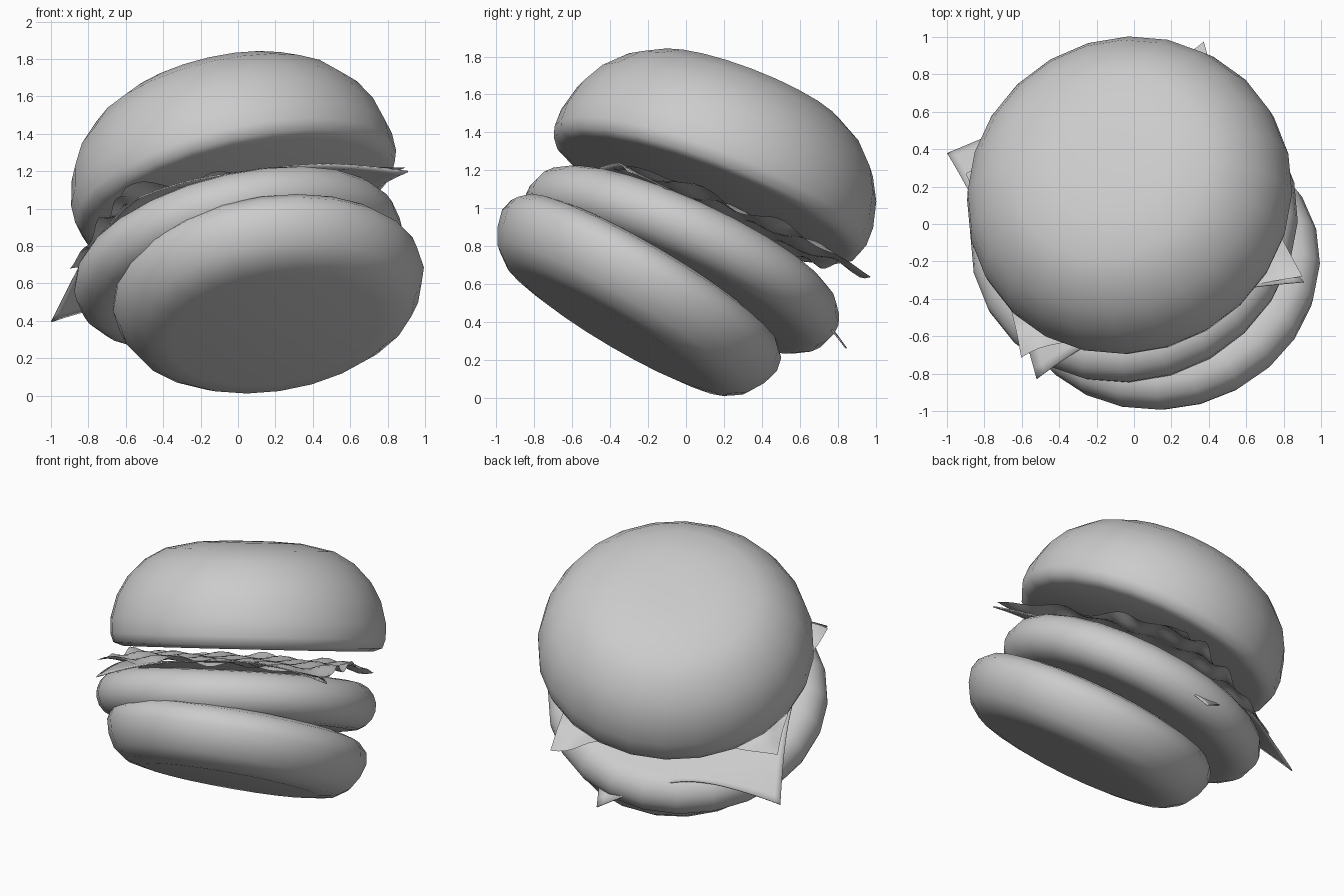
import bpy, bmesh, math
from mathutils import Vector

if "Cube" in bpy.data.objects:
    bpy.data.objects.remove(bpy.data.objects["Cube"])

SIDES = 24


def finish(name, bm):
    bmesh.ops.recalc_face_normals(bm, faces=bm.faces)
    me = bpy.data.meshes.new(name)
    bm.to_mesh(me)
    bm.free()
    for p in me.polygons:
        p.use_smooth = True
    ob = bpy.data.objects.new(name, me)
    bpy.context.collection.objects.link(ob)
    return ob


def lathe(name, profile, centre, axis):
    """Spin (radius, height) points, then tilt the axis and move to centre."""
    bm = bmesh.new()
    lo = bm.verts.new((0, 0, profile[0][1]))
    hi = bm.verts.new((0, 0, profile[-1][1]))
    rings = []
    for r, h in profile[1:-1]:
        rings.append([bm.verts.new((r * math.cos(2 * math.pi * i / SIDES),
                                    r * math.sin(2 * math.pi * i / SIDES), h))
                      for i in range(SIDES)])
    for i in range(SIDES):
        j = (i + 1) % SIDES
        bm.faces.new((lo, rings[0][j], rings[0][i]))
        bm.faces.new((hi, rings[-1][i], rings[-1][j]))
        for a, b in zip(rings, rings[1:]):
            bm.faces.new((a[i], a[j], b[j], b[i]))
    ob = finish(name, bm)
    ob.rotation_mode = 'QUATERNION'
    ob.rotation_quaternion = Vector((0, 0, 1)).rotation_difference(Vector(axis).normalized())
    ob.location = centre
    return ob


def sheet(name, corners, lift, pull, wave, freq, thickness, n=32):
    """Wavy square sheet: corners droop, edge middles are pulled in and up."""
    c = [Vector(p) for p in corners]
    mid = sum(c, Vector()) / 4
    up = Vector((-0.22, 0.39, 0.89)).normalized()
    bm = bmesh.new()
    grid = []
    for i in range(n + 1):
        row = []
        for j in range(n + 1):
            s, t = i / n, j / n
            p = c[0].lerp(c[1], s).lerp(c[3].lerp(c[2], s), t)
            u, v = 2 * s - 1, 2 * t - 1
            edge = max(abs(u), abs(v)) ** 2
            inner = 1 - (u * v) ** 2
            p -= (p - mid) * pull * edge * inner
            p += up * lift * inner
            p += up * wave * (0.35 + 0.65 * edge) * math.sin(freq * u + 2 * v) * math.cos(freq * 0.8 * v - u)
            row.append(bm.verts.new(p))
        grid.append(row)
    for i in range(n):
        for j in range(n):
            bm.faces.new((grid[i][j], grid[i + 1][j], grid[i + 1][j + 1], grid[i][j + 1]))
    ob = finish(name, bm)
    if thickness:
        mod = ob.modifiers.new("thickness", 'SOLIDIFY')
        mod.thickness = thickness
    return ob


# bottom bun
lathe("bottom_bun",
      [(0, -.205), (.57, -.205), (.68, -.185), (.765, -.125), (.815, -.04), (.84, .05),
       (.825, .12), (.77, .175), (.68, .20), (0, .20)],
      (.17, -.27, .525), (-.14, .505, .852))

# patty: flat disc with a half-round rim
rim = [(.735 + .16 * math.cos(math.radians(a)), .155 * math.sin(math.radians(a)))
       for a in range(-90, 91, 20)]
lathe("patty", [(0, -.155)] + rim + [(0, .155)], (0, -.02, .73), (-.22, .41, .885))

# top bun dome
lathe("top_bun",
      [(0, 0), (.80, 0), (.86, .022), (.88, .08), (.88, .18), (.845, .32),
       (.78, .44), (.67, .555), (.54, .63), (.33, .675), (.15, .685), (0, .685)],
      (.005, .10, 1.045), (-.22, .355, .91))

# cheese slice, drooping over the patty
sheet("cheese", [(-1.0, .38, .40), (.10, .85, .27), (.91, -.31, 1.20), (-.52, -.83, 1.06)],
      .145, .09, .012, 4, .008)

# lettuce leaf, more ruffled, just under the top bun
sheet("lettuce", [(-.90, .27, .68), (.37, .98, .65), (.90, -.28, 1.22), (-.60, -.72, 1.10)],
      .05, .05, .035, 11, 0)
